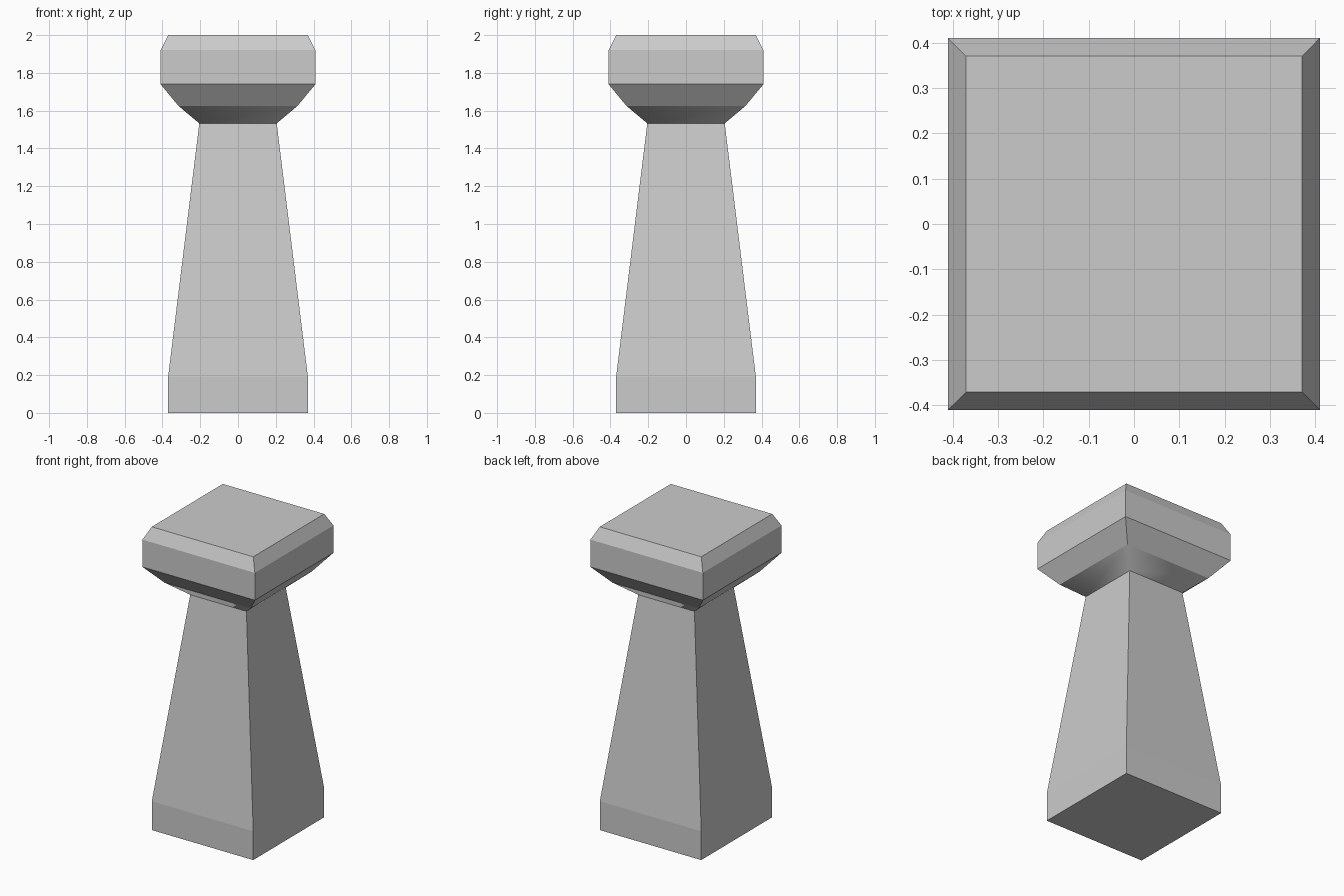
import bpy, bmesh

if "Cube" in bpy.data.objects:
    bpy.data.objects.remove(bpy.data.objects["Cube"])


def square_loft(name, profile, cap_bottom=False, cap_top=False, smooth_bands=()):
    """Stack square rings of (half width, height) and skin them."""
    bm = bmesh.new()
    rings = [[bm.verts.new((sx * w, sy * w, z))
              for sx, sy in ((-1, -1), (1, -1), (1, 1), (-1, 1))]
             for w, z in profile]
    for band, (low, high) in enumerate(zip(rings, rings[1:])):
        for i in range(4):
            j = (i + 1) % 4
            face = bm.faces.new((low[i], low[j], high[j], high[i]))
            face.smooth = band in smooth_bands
    if cap_bottom:
        bm.faces.new(rings[0][::-1])
    if cap_top:
        bm.faces.new(rings[-1])
    mesh = bpy.data.meshes.new(name)
    bm.to_mesh(mesh)
    bm.free()
    obj = bpy.data.objects.new(name, mesh)
    bpy.context.collection.objects.link(obj)
    return obj


# Tapered shaft on a short straight foot
square_loft("pillar_shaft", [(0.37, 0.0), (0.37, 0.19), (0.205, 1.533)],
            cap_bottom=True)

# Flared cap block with a chamfered top; the lowest flare is softly shaded
square_loft("pillar_cap", [(0.205, 1.533), (0.315, 1.625), (0.41, 1.74),
                           (0.41, 1.92), (0.37, 2.0)],
            cap_top=True, smooth_bands=(0,))
